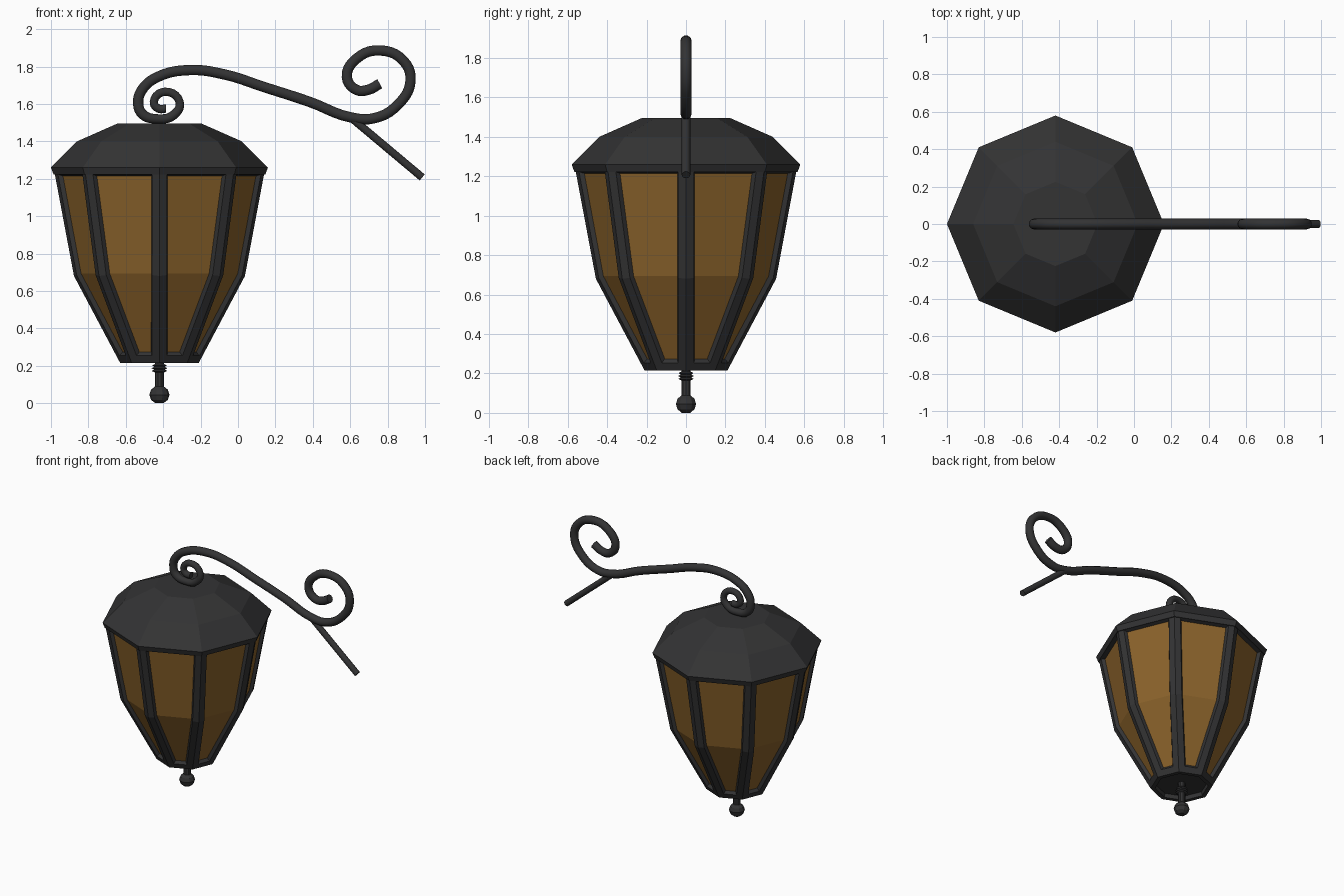
import bpy, bmesh, math

if "Cube" in bpy.data.objects:
    bpy.data.objects.remove(bpy.data.objects["Cube"])

CX = -0.42  # lantern axis


def material(name, color):
    m = bpy.data.materials.new(name)
    m.diffuse_color = (*color, 1)
    m.use_nodes = True
    m.node_tree.nodes["Principled BSDF"].inputs["Base Color"].default_value = m.diffuse_color
    return m


IRON = material("dark_iron", (0.033, 0.033, 0.034))
AMBER = material("amber_glass", (0.26, 0.125, 0.024))


def lathe(profile, n=8):
    """Revolve (radius, z) points, bottom to top, into a closed n-sided solid."""
    bm = bmesh.new()
    rings = [[bm.verts.new((CX + r * math.cos(math.tau * i / n),
                            r * math.sin(math.tau * i / n), z)) for i in range(n)]
             for r, z in profile]
    sides = [[bm.faces.new((a[i], a[(i + 1) % n], b[(i + 1) % n], b[i]))
              for a, b in zip(rings, rings[1:])] for i in range(n)]
    bottom = bm.faces.new(rings[0][::-1])
    bm.faces.new(rings[-1])
    bm.normal_update()
    return bm, sides, bottom


def add_object(name, bm, mat):
    me = bpy.data.meshes.new(name)
    bm.to_mesh(me)
    bm.free()
    me.materials.append(mat)
    ob = bpy.data.objects.new(name, me)
    bpy.context.collection.objects.link(ob)
    return ob


def tube(name, points, radius, taper=None):
    """Round bar along (x, z) points in the plane y = 0."""
    cu = bpy.data.curves.new(name, 'CURVE')
    cu.dimensions = '3D'
    cu.bevel_depth = radius
    cu.bevel_resolution = 3
    cu.resolution_u = 5
    cu.use_fill_caps = True
    sp = cu.splines.new('BEZIER')
    sp.bezier_points.add(len(points) - 1)
    for i, (p, (x, z)) in enumerate(zip(sp.bezier_points, points)):
        p.co = (x, 0, z)
        p.handle_left_type = p.handle_right_type = 'AUTO'
        p.radius = taper[i] if taper else 1
    cu.materials.append(IRON)
    ob = bpy.data.objects.new(name, cu)
    bpy.context.collection.objects.link(ob)
    bpy.ops.object.select_all(action='DESELECT')
    ob.select_set(True)
    bpy.context.view_layer.objects.active = ob
    bpy.ops.object.convert(target='MESH')
    bpy.ops.object.shade_smooth_by_angle(angle=math.radians(50))


# Lantern body: eight folded sides, each inset and recessed for its pane
bm, sides, bottom = lathe([(0.21, 0.215), (0.457, 0.68), (0.567, 1.265)])
for pair in sides:
    bmesh.ops.inset_region(bm, faces=pair, thickness=0.043, use_even_offset=True)
    bmesh.ops.inset_region(bm, faces=pair, thickness=0.012, depth=-0.022,
                           use_even_offset=True)
    for f in pair:
        f.tag = True
        f.material_index = 1
# Recessed underside of the base
bmesh.ops.inset_region(bm, faces=[bottom], thickness=0.03)
bmesh.ops.inset_region(bm, faces=[bottom], thickness=0.004, depth=-0.03)

# Split the panes from the frame
glass = bm.copy()
bmesh.ops.delete(bm, geom=[f for f in bm.faces if f.material_index == 1], context='FACES')
bmesh.ops.delete(glass, geom=[f for f in glass.faces if f.material_index == 0], context='FACES')
for f in glass.faces:
    f.material_index = 0
add_object("lantern_frame", bm, IRON)
add_object("glass_panes", glass, AMBER)

# Faceted roof with a small lip
bm, _, _ = lathe([(0.566, 1.222), (0.58, 1.26), (0.44, 1.40), (0.225, 1.495)])
add_object("roof", bm, IRON)

# Finial: ball, stem and ridged collar
bm, _, _ = lathe([(0.022, 0.0), (0.045, 0.018), (0.054, 0.045), (0.045, 0.072),
                  (0.025, 0.088), (0.025, 0.165), (0.042, 0.172), (0.028, 0.179),
                  (0.042, 0.187), (0.028, 0.195), (0.04, 0.202), (0.025, 0.209),
                  (0.025, 0.26)], 10)
add_object("finial", bm, IRON)

# Hanging arm with a scroll at each end
arm = [(-0.385, 1.575), (-0.425, 1.575), (-0.45, 1.612), (-0.39, 1.665),
       (-0.312, 1.61), (-0.345, 1.54), (-0.43, 1.52), (-0.51, 1.545),
       (-0.534, 1.61), (-0.51, 1.68), (-0.43, 1.744), (-0.26, 1.781),
       (-0.07, 1.757), (0.14, 1.69), (0.38, 1.612), (0.607, 1.527),
       (0.73, 1.524), (0.853, 1.594), (0.922, 1.72), (0.885, 1.83),
       (0.757, 1.886), (0.634, 1.842), (0.582, 1.745), (0.634, 1.675),
       (0.70, 1.677), (0.758, 1.708)]
tube("scrolled_arm", arm, 0.029, [0.8] * 5 + [0.9] * 2 + [1] * (len(arm) - 7))

# Straight strut under the outer scroll
tube("strut", [(0.60, 1.53), (0.985, 1.207)], 0.022)
